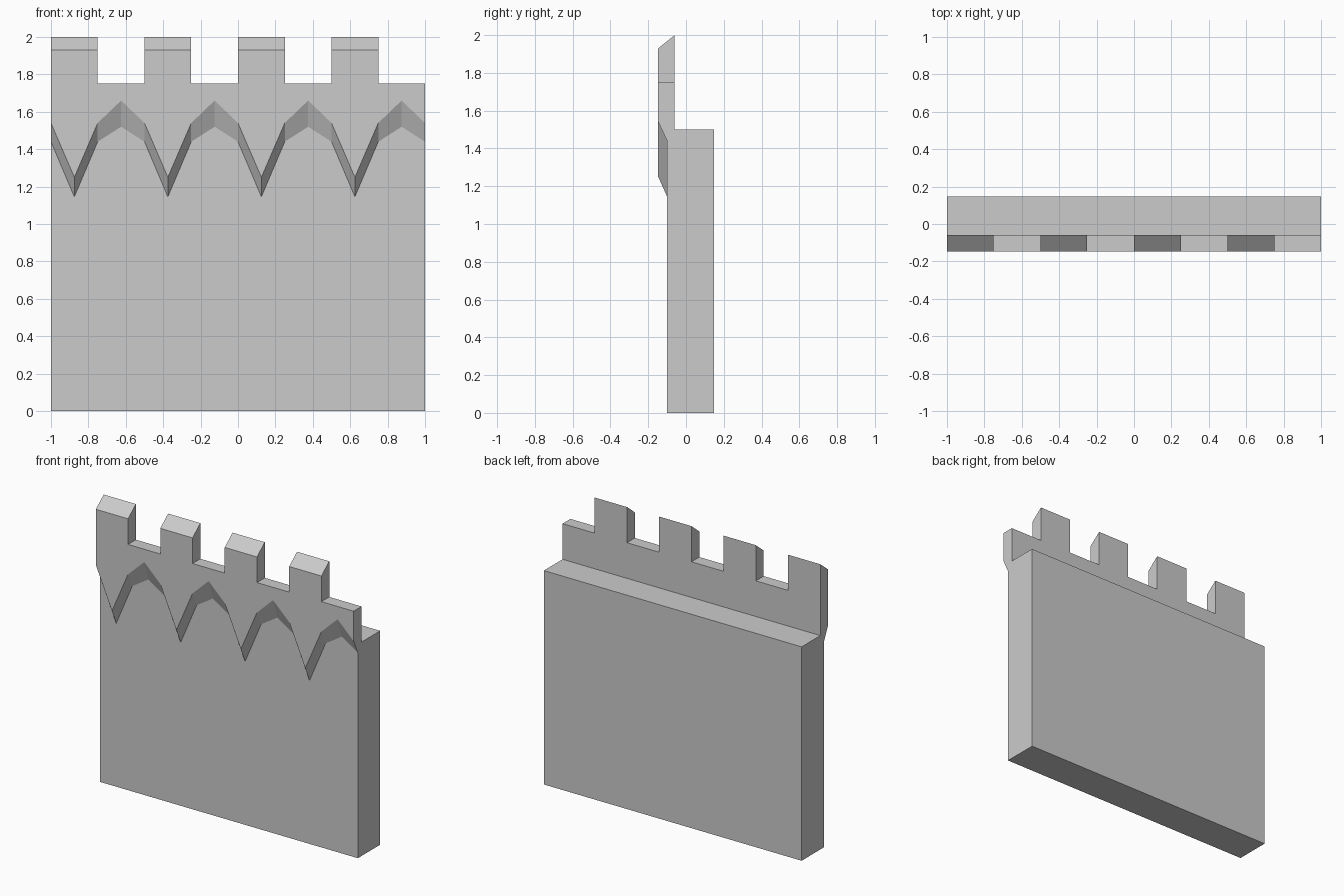
import bpy, bmesh

if "Cube" in bpy.data.objects:
    bpy.data.objects.remove(bpy.data.objects["Cube"])

BACK, STEP, FACE, LIP = 0.147, -0.06, -0.1, -0.147   # depth planes in y
LEDGE, CRENEL, TOP, TOP_FRONT = 1.5, 1.75, 2.0, 1.93  # heights
BAYS = 4

# Overhang underside as (lip height, wall height): mid, point, mid, peak
ZIGZAG = [(1.54, 1.44), (1.25, 1.145), (1.54, 1.44), (1.66, 1.52)]


def section(bm, x, under, merlon):
    """Wall cross-section at x, with a raised merlon or a low gap."""
    back_top, front_top = (TOP, TOP_FRONT) if merlon else (CRENEL, CRENEL)
    profile = [(BACK, 0), (BACK, LEDGE), (STEP, LEDGE), (STEP, CRENEL),
               (STEP, back_top), (LIP, front_top), (LIP, CRENEL),
               (LIP, under[0]), (FACE, under[1]), (FACE, 0)]
    return [bm.verts.new((x, y, z)) for y, z in profile]


bm = bmesh.new()
rings = []
# Each bay is a merlon half followed by a gap half; repeated sections make steps
for half in range(BAYS * 2):
    for i in range(3):
        k = half * 2 + i
        rings.append(section(bm, -1 + k * 0.125, ZIGZAG[k % 4], half % 2 == 0))

# Skin the sections along the wall and close both ends
for a, b in zip(rings, rings[1:]):
    for i in range(len(a)):
        j = (i + 1) % len(a)
        bm.faces.new((a[i], a[j], b[j], b[i]))
bm.faces.new(rings[0])
bm.faces.new(rings[-1])
bmesh.ops.remove_doubles(bm, verts=bm.verts, dist=1e-4)
bmesh.ops.recalc_face_normals(bm, faces=bm.faces)

mesh = bpy.data.meshes.new("battlement_wall")
bm.to_mesh(mesh)
bm.free()
bpy.context.collection.objects.link(bpy.data.objects.new("battlement_wall", mesh))
